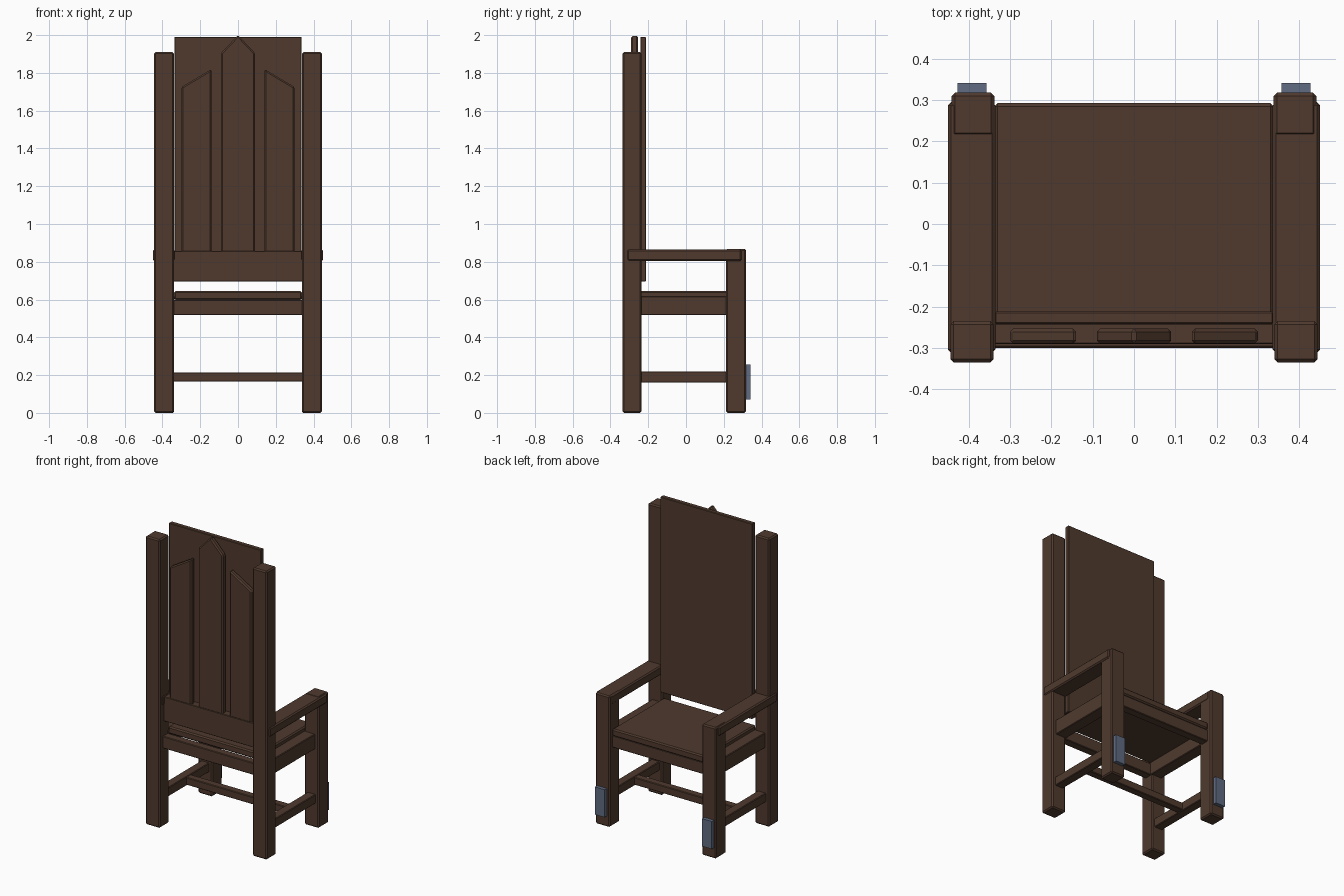
import bpy
import bmesh

cube = bpy.data.objects.get("Cube")
if cube:
    bpy.data.objects.remove(cube, do_unlink=True)


def make_material(name, colour):
    mat = bpy.data.materials.new(name)
    mat.use_nodes = True
    mat.diffuse_color = colour
    mat.node_tree.nodes["Principled BSDF"].inputs["Base Color"].default_value = colour
    return mat


wood = make_material("dark brown wood", (0.080, 0.042, 0.027, 1))
metal = make_material("blue grey metal", (0.117, 0.150, 0.223, 1))


def prism(name, outline, y0, y1, mat=wood, bevel=0.008):
    """Extrude an x-z outline from y0 to y1, with chamfered edges."""
    bm = bmesh.new()
    face = bm.faces.new([bm.verts.new((x, y0, z)) for x, z in outline])
    moved = bmesh.ops.extrude_face_region(bm, geom=[face])["geom"]
    verts = [v for v in moved if isinstance(v, bmesh.types.BMVert)]
    bmesh.ops.translate(bm, verts=verts, vec=(0, y1 - y0, 0))
    bmesh.ops.recalc_face_normals(bm, faces=bm.faces)
    if bevel:
        bmesh.ops.bevel(bm, geom=bm.edges[:], offset=bevel, segments=1, affect='EDGES')
    mesh = bpy.data.meshes.new(name)
    bm.to_mesh(mesh)
    bm.free()
    mesh.materials.append(mat)
    obj = bpy.data.objects.new(name, mesh)
    bpy.context.collection.objects.link(obj)
    return obj


def box(name, xs, ys, zs, **options):
    (x0, x1), (z0, z1) = xs, zs
    return prism(name, [(x0, z0), (x1, z0), (x1, z1), (x0, z1)], *ys, **options)


# Parts repeated on both sides
for side, s in (("left", 1), ("right", -1)):
    def pair(name, xs, ys, zs, **options):
        box(f"{side}_{name}", sorted(s * x for x in xs), ys, zs, **options)

    pair("back_post", (0.34, 0.445), (-0.335, -0.235), (0, 1.91))
    pair("arm_leg", (0.338, 0.442), (0.212, 0.318), (0, 0.868))
    pair("armrest", (0.336, 0.451), (-0.312, 0.295), (0.805, 0.866))
    pair("seat_rail", (0.335, 0.415), (-0.25, 0.225), (0.518, 0.618), bevel=0.004)
    pair("stretcher", (0.36, 0.42), (-0.25, 0.225), (0.16, 0.22), bevel=0.004)
    pair("leg_plate", (0.357, 0.428), (0.315, 0.342), (0.072, 0.255), mat=metal, bevel=0)

    # Outer slat with a top sloping down to the outside
    slat = [(0.14, 0.85), (0.30, 0.85), (0.30, 1.725), (0.14, 1.82)]
    prism(f"{side}_back_slat", [(s * x, z) for x, z in slat], -0.29, -0.253)

# Seat and its cross rails
box("seat", (-0.338, 0.338), (-0.25, 0.293), (0.597, 0.645))
box("seat_cross_rail_back", (-0.345, 0.345), (-0.30, -0.245), (0.518, 0.598), bevel=0.004)
box("seat_cross_rail_arm_side", (-0.345, 0.345), (0.23, 0.285), (0.518, 0.598), bevel=0.004)
box("middle_stretcher", (-0.37, 0.37), (-0.025, 0.025), (0.165, 0.215), bevel=0.004)

# Back panel, lower rail and pointed centre slat
box("back_panel", (-0.337, 0.337), (-0.242, -0.212), (0.695, 1.99), bevel=0.003)
box("back_lower_rail", (-0.345, 0.345), (-0.291, -0.24), (0.695, 0.857), bevel=0.003)
prism("centre_back_slat",
      [(-0.09, 0.85), (0.09, 0.85), (0.09, 1.905), (0, 2), (-0.09, 1.905)],
      -0.29, -0.253)
